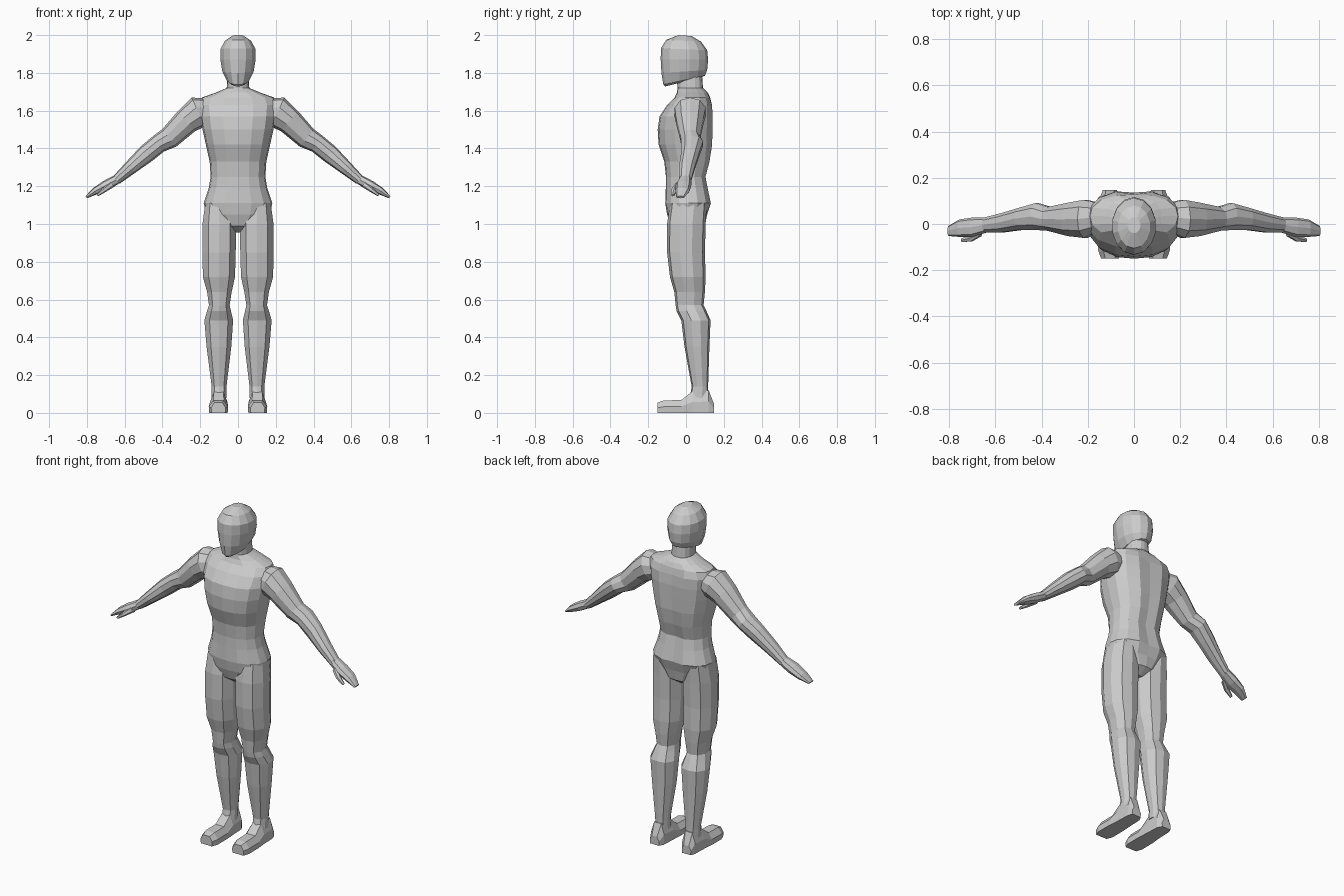
import bpy, bmesh
from math import cos, sin, pi
from mathutils import Vector


def ring(c, u, v, n, p=2.0, turn=0.0):
    """Superellipse cross-section: centre c, half axes u and v, n sides."""
    pts = []
    for i in range(n):
        a = 2 * pi * (i + turn) / n
        r = (abs(cos(a)) ** p + abs(sin(a)) ** p) ** (-1 / p)
        pts.append(Vector(c) + Vector(u) * cos(a) * r + Vector(v) * sin(a) * r)
    return pts


def loft(name, rings, mirror=False):
    """Skin a list of rings, cap both ends, optionally mirror across x."""
    bm = bmesh.new()
    loops = [[bm.verts.new(p) for p in r] for r in rings]
    n = len(loops[0])
    for a, b in zip(loops, loops[1:]):
        for i in range(n):
            j = (i + 1) % n
            bm.faces.new((a[i], a[j], b[j], b[i]))
    bm.faces.new(loops[0])
    bm.faces.new(loops[-1])
    bmesh.ops.recalc_face_normals(bm, faces=bm.faces)
    me = bpy.data.meshes.new(name)
    bm.to_mesh(me)
    bm.free()
    ob = bpy.data.objects.new(name, me)
    bpy.context.collection.objects.link(ob)
    if mirror:
        m = ob.modifiers.new("mirror", 'MIRROR')
        m.use_mirror_merge = False
    return ob


def limb(name, secs, n, p=2.0):
    """Loft along a path in the xz plane: (x, y, z, half thickness, half depth)."""
    pos = [Vector(s[:3]) for s in secs]
    rings = []
    for i, s in enumerate(secs):
        t = pos[min(i + 1, len(pos) - 1)] - pos[max(i - 1, 0)]
        t.y = 0
        t.normalize()
        rings.append(ring(pos[i], (-t.z * s[3], 0, t.x * s[3]), (0, s[4], 0), n, p))
    return loft(name, rings, True)


# torso: z, half width, front y, back y
torso = [(.955, .03, -.03, .05), (.99, .10, -.08, .10), (1.05, .165, -.10, .112),
         (1.11, .182, -.11, .137), (1.19, .155, -.107, .12), (1.25, .145, -.106, .108),
         (1.33, .15, -.115, .13), (1.42, .17, -.145, .145), (1.50, .188, -.15, .147),
         (1.57, .20, -.14, .148), (1.63, .205, -.10, .143), (1.67, .19, -.06, .128),
         (1.695, .12, -.048, .115), (1.72, .06, -.045, .09), (1.79, .055, -.05, .085)]
rings = []
for z, w, f, b in torso:
    r = ring((0, (f + b) / 2, z), (w, 0, 0), (0, (b - f) / 2, 0), 16, 2.4)
    if 1.05 < z < 1.66:
        r[4].y -= .012   # spine groove
    rings.append(r)
loft("torso", rings)

# head: front z, back z, half width, front y, back y
head = [(1.728, 1.775, .042, -.11, .075), (1.738, 1.785, .06, -.12, .10),
        (1.80, 1.815, .085, -.13, .112), (1.87, 1.87, .096, -.134, .117),
        (1.93, 1.92, .096, -.133, .112), (1.975, 1.965, .07, -.105, .08),
        (2.0, 1.995, .028, -.04, .03)]
loft("head", [ring((0, (f + b) / 2, (zf + zb) / 2), (w, 0, 0),
                   (0, (b - f) / 2, (zb - zf) / 2), 14, 2, .5)
              for zf, zb, w, f, b in head])

# legs: z, inner x, outer x, front y, back y
leg = [(1.11, .03, .175, -.085, .11), (1.0, .008, .19, -.10, .104), (.85, .01, .19, -.10, .10),
       (.72, .014, .188, -.085, .104), (.64, .032, .165, -.062, .10), (.57, .043, .155, -.055, .093),
       (.54, .036, .165, -.05, .108), (.49, .024, .18, -.025, .13), (.35, .034, .168, -.008, .124),
       (.14, .06, .14, .03, .117), (.08, .06, .14, .02, .117)]
loft("leg", [ring(((i + o) / 2, (f + b) / 2, z), ((o - i) / 2, 0, 0), (0, (b - f) / 2, 0), 10, 2.5, .5)
             for z, i, o, f, b in leg], True)

# feet: flat-soled hoops along y (y, inner x, outer x, top z)
foot = [(.147, .075, .135, .05), (.12, .06, .145, .12), (.035, .056, .148, .115),
        (-.025, .052, .154, .068), (-.115, .052, .155, .066), (-.15, .066, .142, .055)]
rings = []
for y, i, o, t in foot:
    m, h = (i + o) / 2, (o - i) / 2
    rings.append([Vector((m + h * a, y, t * b)) for a, b in
                  ((-.95, 0), (.95, 0), (1, .5), (.55, 1), (-.55, 1), (-1, .5))])
loft("foot", rings, True)

# arms from shoulder to wrist
limb("arm", [(.14, .03, 1.605, .06, .06), (.21, .022, 1.592, .085, .085),
             (.272, .02, 1.545, .07, .075), (.365, .022, 1.455, .059, .053),
             (.42, .032, 1.425, .05, .06), (.485, .023, 1.372, .049, .05),
             (.57, .005, 1.298, .037, .043), (.645, -.005, 1.232, .026, .034)], 10, 2.2)

# mitten hands and thumbs
limb("hand", [(.635, -.004, 1.24, .025, .032), (.70, -.014, 1.204, .027, .042),
              (.755, -.018, 1.175, .02, .038), (.803, -.03, 1.142, .007, .022)], 8, 2.5)
limb("thumb", [(.665, -.035, 1.212, .018, .02), (.705, -.062, 1.182, .013, .016),
               (.745, -.07, 1.152, .007, .009)], 6)
